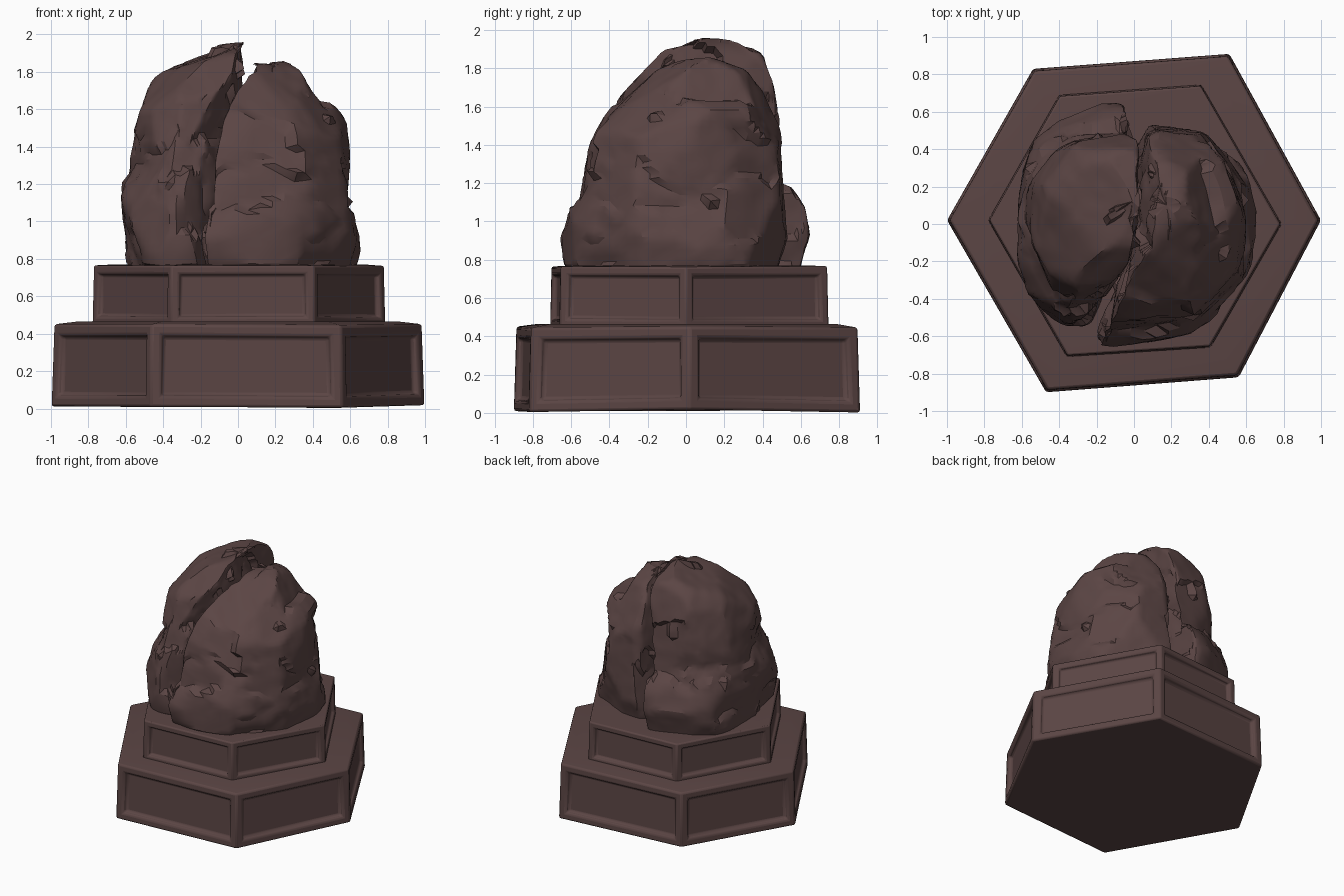
import bpy, bmesh, math, random
from mathutils import Vector, noise

random.seed(7)
cube = bpy.data.objects.get("Cube")
if cube:
    bpy.data.objects.remove(cube, do_unlink=True)

# One dark brown stone for everything
stone = bpy.data.materials.new("dark brown stone")
stone.use_nodes = True
stone.diffuse_color = (0.105, 0.06, 0.058, 1)
stone.node_tree.nodes["Principled BSDF"].inputs["Base Color"].default_value = stone.diffuse_color


def finish(bm, name, angle, bevel=0):
    bmesh.ops.recalc_face_normals(bm, faces=bm.faces)
    mesh = bpy.data.meshes.new(name)
    bm.to_mesh(mesh)
    bm.free()
    mesh.materials.append(stone)
    obj = bpy.data.objects.new(name, mesh)
    bpy.context.collection.objects.link(obj)
    if bevel:
        mod = obj.modifiers.new("worn edges", 'BEVEL')
        mod.width, mod.segments = bevel, 2
        mod.limit_method, mod.angle_limit = 'ANGLE', math.radians(30)
    bpy.ops.object.select_all(action='DESELECT')
    obj.select_set(True)
    bpy.context.view_layer.objects.active = obj
    bpy.ops.object.shade_smooth_by_angle(angle=math.radians(angle))


# Hexagonal plinth tier with a sunken panel on every side
def tier(name, corners, z0, z1, drop, taper, border, depth, bevel):
    bm = bmesh.new()
    low = [bm.verts.new((x, y, z0 + random.uniform(0, drop))) for x, y in corners]
    high = [bm.verts.new((x * taper, y * taper, z1 - random.uniform(0.5, 1) * drop)) for x, y in corners]
    shelf = [bm.verts.new((x * 0.86, y * 0.86, z1)) for x, y in corners]
    bm.faces.new(low[::-1])
    bm.faces.new(shelf)
    sides = []
    for i in range(6):
        j = (i + 1) % 6
        sides.append(bm.faces.new((low[i], low[j], high[j], high[i])))
        bm.faces.new((high[i], high[j], shelf[j], shelf[i]))
    bmesh.ops.recalc_face_normals(bm, faces=bm.faces)
    bmesh.ops.inset_individual(bm, faces=sides, thickness=border)
    bmesh.ops.inset_individual(bm, faces=sides, thickness=0.015, depth=-depth)
    finish(bm, name, 35, bevel)


tier("lower_plinth",
     [(-0.47, -0.9), (0.56, -0.82), (1.0, 0.02), (0.51, 0.91), (-0.54, 0.83), (-1.0, 0.02)],
     0, 0.465, 0.028, 0.985, 0.08, 0.035, 0.014)
tier("upper_plinth",
     [(-0.36, -0.71), (0.41, -0.66), (0.79, 0.0), (0.36, 0.745), (-0.4, 0.69), (-0.78, 0.02)],
     0.44, 0.77, 0.008, 0.99, 0.06, 0.03, 0.01)


# Ragged split between the two rock halves
def crack(y, z):
    lean = 0.45 * min(0, y + 0.1) + 0.05 * max(0, z - 1.3)
    return lean + 0.03 * noise.noise(Vector((3, y * 5, z * 5)))


def power(v, p):
    return math.copysign(abs(v) ** p, v)


# Sections are (height, outer x, front y, back y)
def section_at(sections, z):
    for a, b in zip(sections, sections[1:]):
        if z <= b[0]:
            t = (z - a[0]) / (b[0] - a[0])
            return [p + (q - p) * t for p, q in zip(a, b)]
    return sections[-1]


def rock(name, sections, front_mid, back_mid, gap, chips):
    bm = bmesh.new()
    count, levels = 72, 40
    rings = []
    z0, z1 = sections[0][0], sections[-1][0]
    for k in range(levels + 1):
        s = k / levels
        z = z0 + (z1 - z0) * (1 - (1 - s) ** 1.2)
        _, outer, front, back = section_at(sections, z)
        opening = gap * min(1, max(0, (z - 1.6) / 0.2)) - 0.012 * math.copysign(1, gap)
        ring = []
        for i in range(count):
            t = math.tau * i / count
            u, v = math.cos(t), math.sin(t)
            y = (front + back) / 2 + (back - front) / 2 * power(v, 0.9)
            inner = crack(y, z) + opening
            mid = outer + (inner - outer) * (front_mid + (back_mid - front_mid) * (v + 1) / 2)
            x = mid + (outer - mid) * u ** 0.9 if u > 0 else mid + (inner - mid) * abs(u) ** 0.5
            ring.append(bm.verts.new((x, y, z)))
        rings.append(ring)
    for a, b in zip(rings, rings[1:]):
        for i in range(count):
            j = (i + 1) % count
            bm.faces.new((a[i], a[j], b[j], b[i]))
    bm.faces.new(rings[0][::-1])
    # Close the summit with a low point
    summit = bm.verts.new(sum((v.co for v in rings[-1]), Vector()) / count + Vector((0, 0, 0.008)))
    for i in range(count):
        bm.faces.new((rings[-1][i], rings[-1][(i + 1) % count], summit))
    bmesh.ops.recalc_face_normals(bm, faces=bm.faces)
    bm.normal_update()
    # Broad lumps first, so the chisel cuts meet at irregular edges
    verts = list(bm.verts)
    for v in verts:
        v.co += v.normal * (0.012 + 0.045 * noise.noise(v.co * 3.2))
    bm.normal_update()
    # Chisel shallow flat facets on planes spread evenly over the surface
    start = [(v.co.copy(), v.normal.copy()) for v in verts]
    faces = [f for f in bm.faces if len(f.verts) < 5]
    for face in random.choices(faces, weights=[f.calc_area() for f in faces], k=chips):
        spot, facing = start[face.verts[0].index] if face.verts[0].index >= 0 else (face.verts[0].co, face.normal)
        n = (facing + Vector([random.uniform(-0.15, 0.15) for _ in range(3)])).normalized()
        plane = spot - n * random.uniform(0.012, 0.03)
        for v, (home, normal) in zip(verts, start):
            d = (v.co - plane).dot(n)
            if d > 0 and normal.dot(n) > 0.4 and (home - spot).length < 0.32:
                moved = v.co - n * d
                if (moved - home).length < 0.05:
                    v.co = moved
    # Fine roughness, and a flat seat on the plinth
    for v, (home, normal) in zip(verts, start):
        v.co += normal * 0.006 * noise.noise(home * 11)
    for v in rings[0]:
        v.co.z = 0.75
    bmesh.ops.triangulate(bm, faces=[f for f in bm.faces if len(f.verts) == 4])
    finish(bm, name, 28)


rock("left_rock_half",
     [(0.75, -0.60, -0.47, 0.60), (0.92, -0.63, -0.52, 0.64), (1.08, -0.67, -0.52, 0.60),
      (1.2, -0.65, -0.50, 0.53), (1.3, -0.58, -0.47, 0.50), (1.5, -0.58, -0.42, 0.47),
      (1.63, -0.54, -0.36, 0.46), (1.76, -0.44, -0.25, 0.44), (1.88, -0.25, -0.11, 0.36),
      (1.94, -0.14, -0.01, 0.28), (1.965, -0.08, 0.05, 0.19)],
     0.68, 0.82, -0.005, 90)
rock("right_rock_half",
     [(0.75, 0.62, -0.60, 0.50), (0.92, 0.65, -0.65, 0.52), (1.02, 0.63, -0.66, 0.53),
      (1.14, 0.61, -0.58, 0.52), (1.3, 0.61, -0.55, 0.50), (1.46, 0.60, -0.51, 0.47),
      (1.57, 0.55, -0.42, 0.43), (1.68, 0.41, -0.30, 0.38), (1.78, 0.37, -0.16, 0.31),
      (1.84, 0.30, -0.04, 0.22), (1.86, 0.25, 0.04, 0.15)],
     0.83, 0.65, 0.06, 90)
